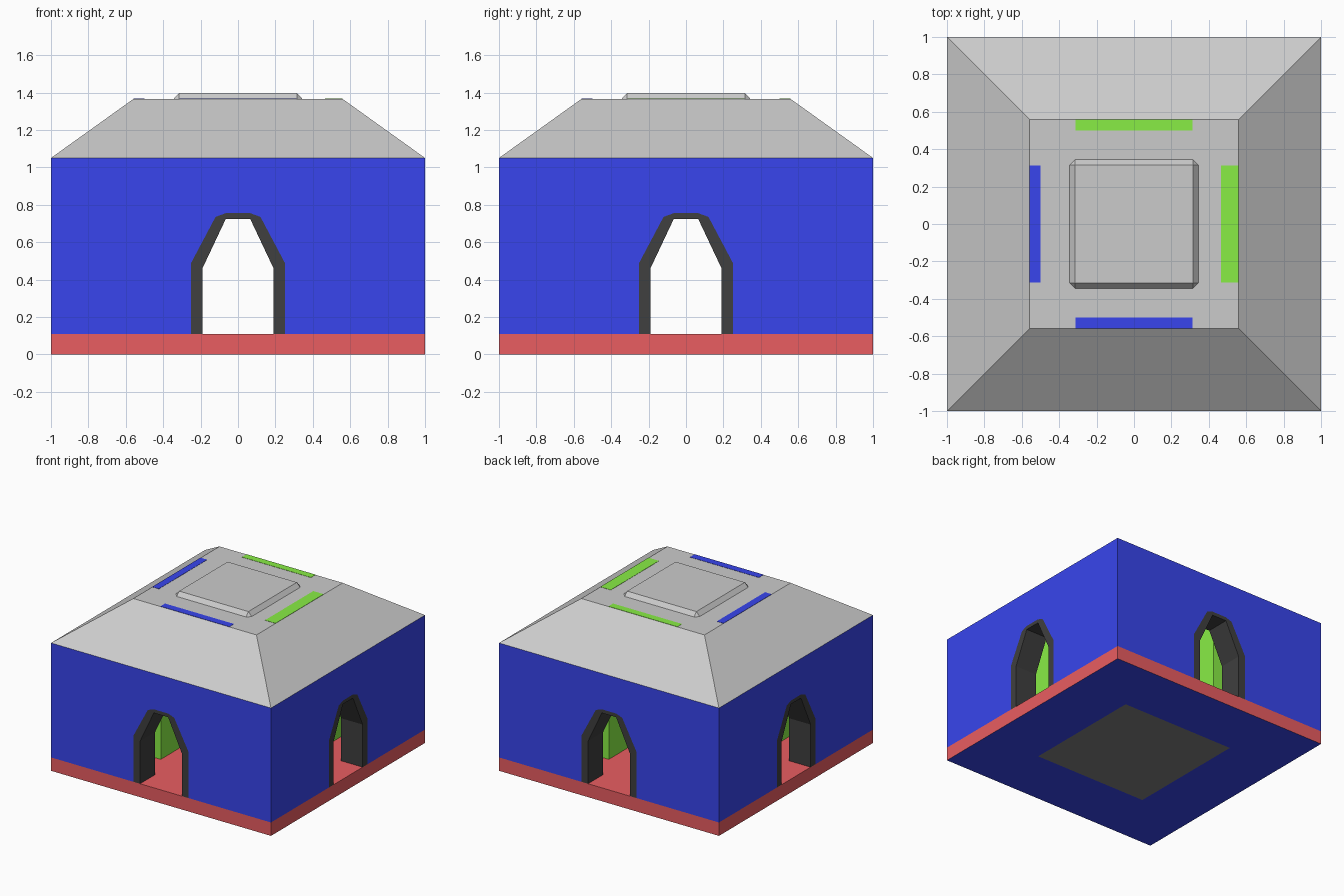
import bpy, bmesh
from math import pi
from mathutils import Matrix

if "Cube" in bpy.data.objects:
    bpy.data.objects.remove(bpy.data.objects["Cube"])


def material(name, rgb):
    m = bpy.data.materials.new(name)
    m.diffuse_color = (*rgb, 1)
    m.use_nodes = True
    m.node_tree.nodes["Principled BSDF"].inputs["Base Color"].default_value = m.diffuse_color
    return m


BLUE = material("blue", (0.04, 0.06, 0.85))
RED = material("red", (0.82, 0.11, 0.12))
GREEN = material("green", (0.25, 0.85, 0.06))
BLACK = material("black", (0.05, 0.05, 0.05))
DARK = material("dark_grey", (0.22, 0.22, 0.22))


def finish(bm, name, *mats, turn=0):
    bmesh.ops.recalc_face_normals(bm, faces=bm.faces)
    bm.transform(Matrix.Rotation(turn, 4, 'Z'))
    me = bpy.data.meshes.new(name)
    bm.to_mesh(me)
    bm.free()
    for m in mats:
        me.materials.append(m)
    ob = bpy.data.objects.new(name, me)
    bpy.context.collection.objects.link(ob)
    return ob


def hull(name, points, *mats):
    bm = bmesh.new()
    for p in points:
        bm.verts.new(p)
    bmesh.ops.convex_hull(bm, input=bm.verts)
    bmesh.ops.dissolve_limit(bm, angle_limit=0.01, verts=bm.verts, edges=bm.edges)
    return finish(bm, name, *mats)


def box(name, x0, x1, y0, y1, z0, z1, *mats):
    return hull(name, [(x, y, z) for x in (x0, x1) for y in (y0, y1) for z in (z0, z1)], *mats)


def square(s, z, t=None):
    t = s if t is None else t
    return [(a * s, b * t, z) for a in (-1, 1) for b in (-1, 1)]


def panel(name, profile, mat, turn, mitre=False):
    """Extrude an x-z outline inwards from the front plane; mitre the building corners."""
    bm = bmesh.new()
    n = len(profile)
    front = [bm.verts.new((x, -1, z)) for x, z in profile]
    back = [bm.verts.new((x * (ROOM if mitre and abs(x) == 1 else 1), -ROOM, z)) for x, z in profile]
    bm.faces.new(front)
    bm.faces.new(back[::-1])
    for i in range(n):
        j = (i + 1) % n
        bm.faces.new((front[i], front[j], back[j], back[i]))
    return finish(bm, name, mat, turn=turn)


BASE, EAVE, TOP, ROOM = 0.11, 1.05, 1.365, 0.805

# Base slab: red sides and floor, blue underside with a dark central square
bm = bmesh.new()
bmesh.ops.create_cube(bm, size=2, matrix=Matrix.Translation((0, 0, BASE / 2)) @ Matrix.Diagonal((1, 1, BASE / 2, 1)))
bm.normal_update()
under = next(f for f in bm.faces if f.normal.z < -0.9)
ring = bmesh.ops.inset_region(bm, faces=[under], thickness=0.69)["faces"]
for f in ring:
    f.material_index = 1
under.material_index = 2
finish(bm, "base_slab", RED, BLUE, DARK)

# Half outlines of the doorway, bottom to top
outer = [(0.25, BASE), (0.25, 0.49), (0.12, 0.735), (0.065, 0.755)]
inner = [(0.19, BASE), (0.19, 0.46), (0.065, 0.725)]


def arch(half):
    return [(-x, z) for x, z in half] + half[::-1]


# Four walls with doorways and their black frames
for i, side in enumerate(("front", "right", "back", "left")):
    wall = [(-1, BASE)] + arch(outer) + [(1, BASE), (1, EAVE), (-1, EAVE)]
    panel(side + "_wall", wall, BLUE, i * pi / 2, mitre=True)
    panel(side + "_door_frame", arch(outer) + arch(inner)[::-1], BLACK, i * pi / 2)

# Inner corner pillars
for sx in (-1, 1):
    for sy in (-1, 1):
        box("inner_pillar", sx * 0.31, sx * 0.56, sy * 0.31, sy * 0.56, BASE, EAVE, GREEN)

# Sloped roof and bevelled cap
hull("roof", square(1, EAVE) + square(0.56, TOP))
hull("roof_cap", square(0.345, TOP, 0.315) + square(0.315, TOP, 0.345) + square(0.315, 1.398))

# Coloured strips on the flat roof
z0, z1 = TOP - 0.01, TOP + 0.002
box("back_strip", -0.313, 0.313, 0.5, 0.56, z0, z1, GREEN)
box("right_strip", 0.465, 0.56, -0.313, 0.313, z0, z1, GREEN)
box("front_strip", -0.313, 0.313, -0.56, -0.5, z0, z1, BLUE)
box("left_strip", -0.56, -0.5, -0.313, 0.313, z0, z1, BLUE)
